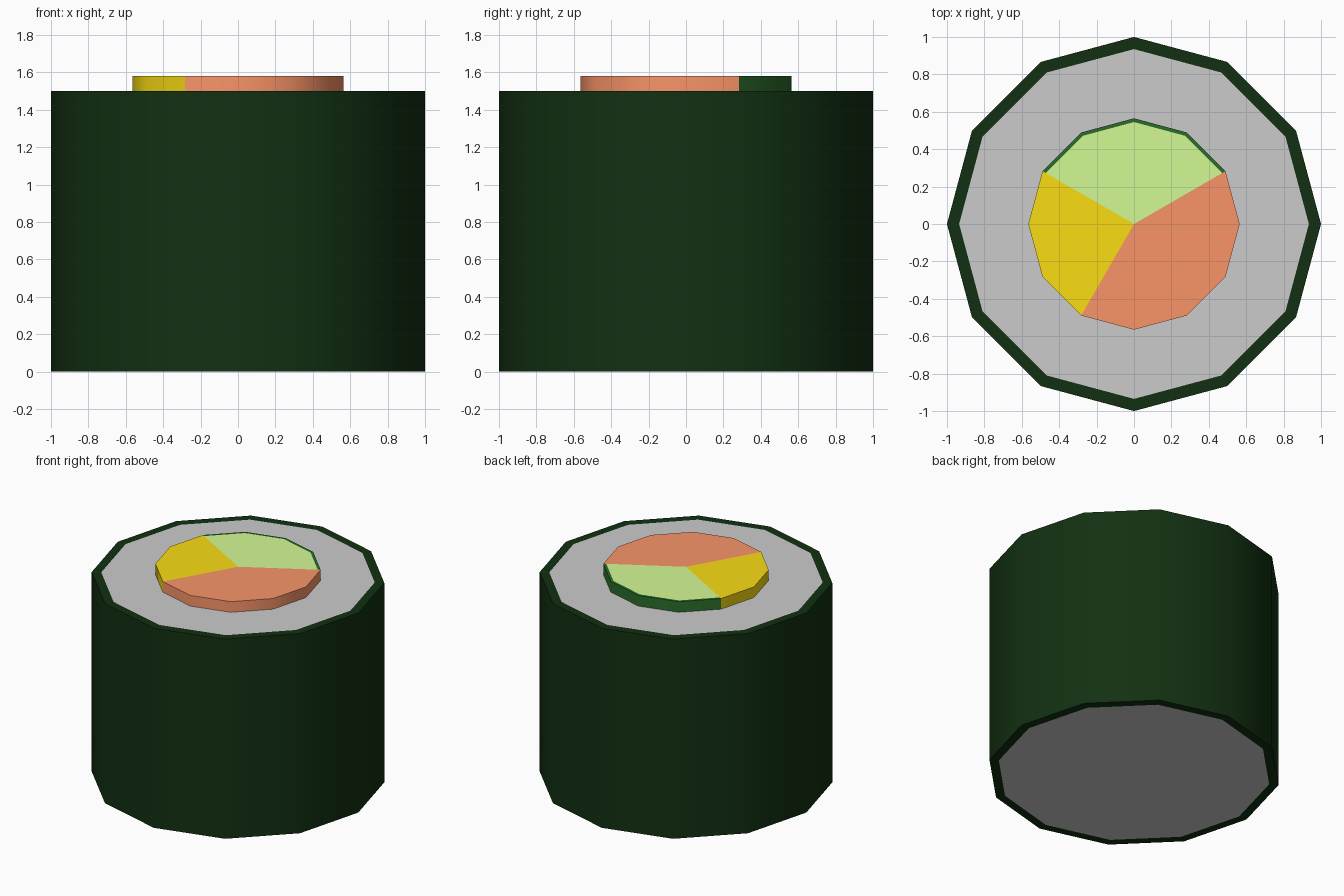
import bpy, bmesh
from math import cos, sin, radians

if "Cube" in bpy.data.objects:
    bpy.data.objects.remove(bpy.data.objects["Cube"])


def material(name, rgb):
    m = bpy.data.materials.new(name)
    m.diffuse_color = (*rgb, 1)
    m.use_nodes = True
    m.node_tree.nodes["Principled BSDF"].inputs["Base Color"].default_value = m.diffuse_color
    return m


def finish(name, bm, mats=()):
    bmesh.ops.recalc_face_normals(bm, faces=bm.faces)
    me = bpy.data.meshes.new(name)
    bm.to_mesh(me)
    bm.free()
    ob = bpy.data.objects.new(name, me)
    bpy.context.collection.objects.link(ob)
    for m in mats:
        me.materials.append(m)
    bpy.ops.object.select_all(action='DESELECT')
    ob.select_set(True)
    bpy.context.view_layer.objects.active = ob
    bpy.ops.object.shade_smooth_by_angle(angle=radians(40))
    return ob


def arc(bm, r, z, start=0, end=330):
    return [bm.verts.new((r * cos(radians(a)), r * sin(radians(a)), z))
            for a in range(start, end + 1, 30)]


def bridge(bm, a, b, closed=True, mat=0):
    n = len(a)
    for i in range(n if closed else n - 1):
        j = (i + 1) % n
        bm.faces.new((a[i], a[j], b[j], b[i])).material_index = mat


HEIGHT, INNER = 1.5, 0.935

# Seaweed wrap: twelve-sided tube with flat rims
bm = bmesh.new()
rings = [arc(bm, r, z) for r, z in
         ((INNER, 0), (1, 0), (1, HEIGHT), (INNER, HEIGHT))]
for k in range(4):
    bridge(bm, rings[k], rings[(k + 1) % 4])
finish("seaweed_wrap", bm, [material("seaweed", (0.006, 0.03, 0.006))])

# Rice core, flush with both rims
bm = bmesh.new()
low, high = arc(bm, INNER, 0), arc(bm, INNER, HEIGHT)
bridge(bm, low, high)
bm.faces.new(low)
bm.faces.new(high)
finish("rice", bm)


# Filling wedges: raised sectors with a thin skin strip around the top
def wedge(name, start, end, flesh, skin):
    z0, z1 = HEIGHT - 0.02, 1.58
    bm = bmesh.new()
    low = arc(bm, 0.565, z0, start, end)
    high = arc(bm, 0.565, z1, start, end)
    inner = arc(bm, 0.545, z1, start, end)
    c0, c1 = bm.verts.new((0, 0, z0)), bm.verts.new((0, 0, z1))
    bridge(bm, low, high, False, 1)
    bridge(bm, high, inner, False, 1)
    bm.faces.new([c1] + inner)
    bm.faces.new([c0] + low)
    for i in (0, -1):
        bm.faces.new((c0, low[i], high[i], inner[i], c1))
    finish(name, bm, [flesh, skin])


salmon = material("salmon", (0.95, 0.30, 0.14))
yellow = material("egg_yellow", (0.95, 0.72, 0.007))
wedge("cucumber_filling", 30, 150, material("cucumber_flesh", (0.65, 0.95, 0.30)),
      material("cucumber_skin", (0.024, 0.15, 0.024)))
wedge("egg_filling", 150, 240, yellow, yellow)
wedge("salmon_filling", 240, 390, salmon, salmon)
